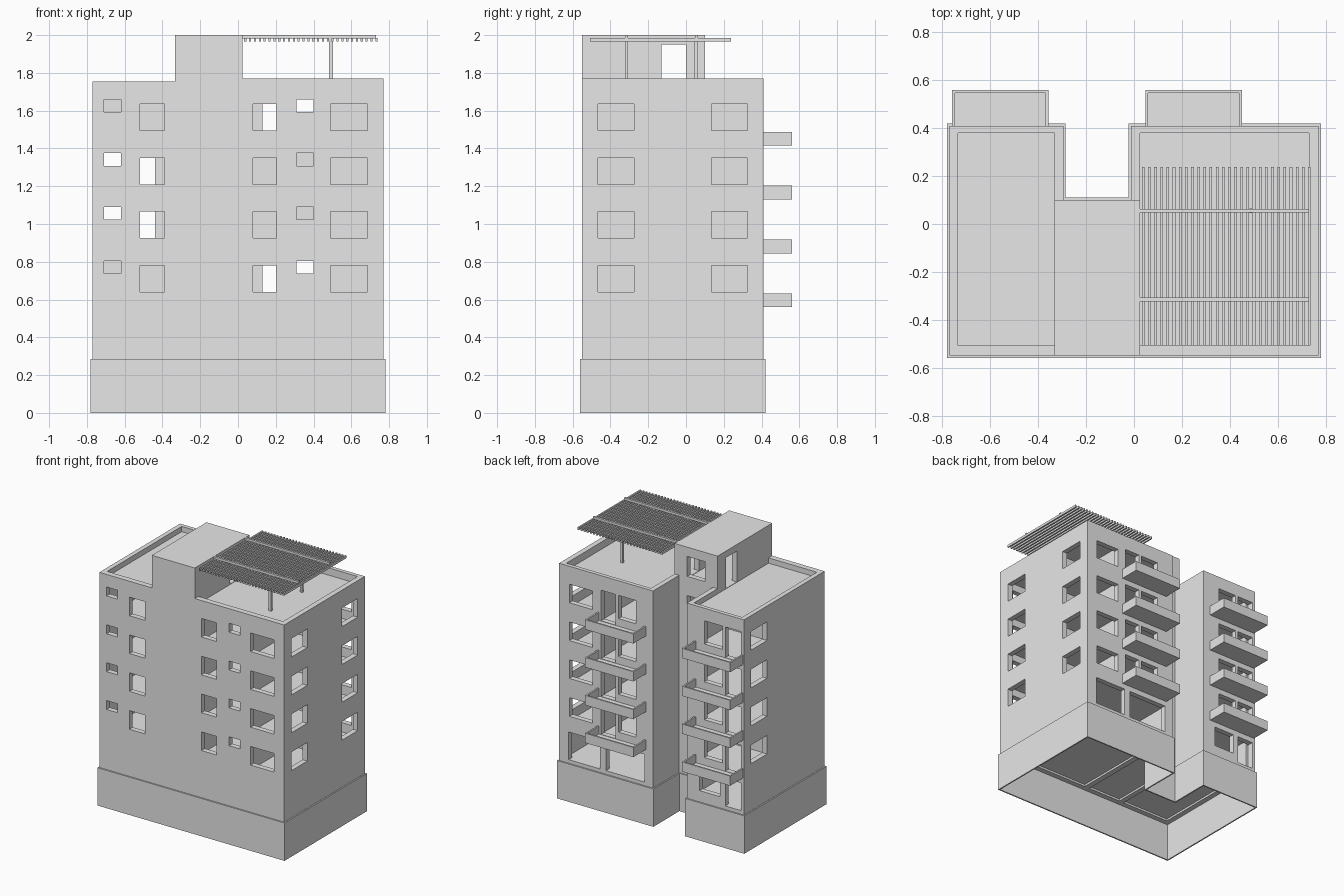
import bpy, bmesh

if "Cube" in bpy.data.objects:
    bpy.data.objects.remove(bpy.data.objects["Cube"])

grey = bpy.data.materials.new("light_grey")
grey.diffuse_color = (0.8, 0.8, 0.8, 1)
grey.use_nodes = True
grey.node_tree.nodes["Principled BSDF"].inputs["Base Color"].default_value = grey.diffuse_color


def finish(name, bm):
    bmesh.ops.recalc_face_normals(bm, faces=bm.faces)
    me = bpy.data.meshes.new(name)
    bm.to_mesh(me)
    bm.free()
    me.materials.append(grey)
    ob = bpy.data.objects.new(name, me)
    bpy.context.collection.objects.link(ob)
    return ob


def boxes(name, items):
    """One object from (x0, x1, y0, y1, z0, z1) boxes."""
    bm = bmesh.new()
    for x0, x1, y0, y1, z0, z1 in items:
        vs = bmesh.ops.create_cube(bm, size=1)["verts"]
        for v in vs:
            v.co = (x1 if v.co.x > 0 else x0, y1 if v.co.y > 0 else y0,
                    z1 if v.co.z > 0 else z0)
    return finish(name, bm)


def prism(name, pts, z0, z1):
    bm = bmesh.new()
    face = bm.faces.new([bm.verts.new((x, y, z0)) for x, y in pts])
    ext = bmesh.ops.extrude_face_region(bm, geom=[face])["geom"]
    for v in ext:
        if isinstance(v, bmesh.types.BMVert):
            v.co.z = z1
    return finish(name, bm)


def cut(ob, cutter):
    cutter.hide_render = True
    mod = ob.modifiers.new("cut", "BOOLEAN")
    mod.operation, mod.solver, mod.object = "DIFFERENCE", "EXACT", cutter
    bpy.context.view_layer.objects.active = ob
    bpy.ops.object.modifier_apply(modifier=mod.name)
    bpy.data.objects.remove(cutter)


def u_plan(g):
    """U-shaped floor plan, grown outward by g."""
    return [(-.77 - g, -.55 - g), (.77 + g, -.55 - g), (.77 + g, .41 + g),
            (-.012 - g, .41 + g), (-.012 - g, .10 + g), (-.295 + g, .10 + g),
            (-.295 + g, .41 + g), (-.77 - g, .41 + g)]


STEP = .285
FLOORS = [k * STEP for k in range(4)]      # height offsets of the upper floors

# Hollow base skirt, open underneath
base = prism("base_skirt", u_plan(.01), 0, .285)
cut(base, prism("cutter", u_plan(0), -.1, .4))

# Main body, full height before the roofs are cut down around the stair tower
body = prism("building_body", u_plan(0), .285, 2.0)
cut(body, boxes("cutter", [(-1, -.333, -1, 1, 1.755, 2.2), (.025, 1, -1, 1, 1.77, 2.2)]))
cut(body, boxes("cutter", [(-.34, -.2, .10, 1, 1.755, 2.2), (-.1, .03, .10, 1, 1.77, 2.2)]))

# Roof terraces behind low parapets
cut(body, boxes("cutter", [(-.735, -.333, -.507, .38, 1.715, 1.9),
                           (.025, .73, -.507, .38, 1.715, 1.9)]))

# Rooms, stairwell and the recesses under the ground floor
LEFT, RIGHT, CORE = (-.73, -.333), (.025, .73), (-.293, -.018)
rooms = []
for z0, z1 in [(.2, .30), (.31, .55)]:
    rooms += [(*LEFT, -.51, .37, z0, z1), (*RIGHT, -.51, .37, z0, z1),
              (*CORE, -.51, .06, z0, z1)]
for k, dz in enumerate(FLOORS):
    z0, z1 = .57 + dz, .835 + dz
    rooms.append((*CORE, -.51, .06, z0, z1))
    deep_right = k in (0, 3)
    halves = [(-.51, -.01), (.01, .37)]
    for y0, y1 in halves:
        rooms.append((.45, .73, y0, y1, z0, z1))
    for span, deep in (((.025, .43), deep_right), (LEFT, not deep_right)):
        for y0, y1 in ([(-.51, .37)] if deep else halves):
            rooms.append((*span, y0, y1, z0, z1))
rooms.append((*CORE, -.51, .06, 1.715, 1.96))
cut(body, boxes("cutter", rooms))

# Windows and doors
FRONT, BACK = (-.6, -.5), (.36, .5)
holes = []
for dz in FLOORS:
    big, small, door = (.64 + dz, .78 + dz), (.738 + dz, .805 + dz), (.575 + dz, .805 + dz)
    for x in ((-.52, -.39), (.08, .205), (.49, .685)):
        holes.append((*x, *FRONT, *big))
    for x in ((-.71, -.62), (.31, .40)):
        holes.append((*x, *FRONT, *small))
    for y in ((-.465, -.275), (.135, .325)):
        holes.append((.72, .85, *y, *big))
    holes.append((-.85, -.72, .135, .325, *big))
    holes.append((.49, .685, *BACK, *big))
    for x in ((-.59, -.44), (.13, .275)):            # balcony windows
        holes.append((*x, *BACK, .63 + dz, .805 + dz))
    for x in ((-.745, -.615), (.30, .42)):           # balcony doors
        holes.append((*x, *BACK, *door))
    holes.append((-.23, -.08, .05, .2, *big))        # stairwell window
for x in ((.43, .69), (.06, .38), (-.745, -.615)):   # ground floor doors
    holes.append((*x, *BACK, .312, .52))
holes.append((-.57, -.40, *BACK, .37, .52))
holes.append((-.23, -.08, .05, .2, .36, .50))
holes.append((-.23, -.08, .05, .2, 1.78, 1.93))      # stair tower window
holes += [(-.4, -.28, -.13, 0, 1.718, 1.95), (-.03, .1, -.13, 0, 1.718, 1.95)]
cut(body, boxes("cutter", holes))

# Tray-shaped balconies on both wings
T = .012
for side, x0, x1 in (("left", -.76, -.357), ("right", .047, .45)):
    for k, dz in enumerate(FLOORS):
        z0, z1 = .56 + dz, .633 + dz
        tray = boxes(f"{side}_balcony_{k + 1}", [(x0, x1, .41, .56, z0, z1)])
        cut(tray, boxes("cutter", [(x0 + T, x1 - T, .3, .56 - T, z0 + T, z1 + .1)]))

# Roof pergola: beams, slats and posts
boxes("pergola_beams", [(.025, .73, y - .008, y + .008, 1.982, 2.0) for y in (-.315, .055)])
boxes("pergola_slats", [(x, x + .011, -.507, .238, 1.965, 1.984)
                        for x in (.033 + i * .0257 for i in range(28)) if not .48 < x < .493])
boxes("pergola_posts", [(.483, .503, y - .009, y + .009, 1.714, 1.983) for y in (-.315, .055)])
